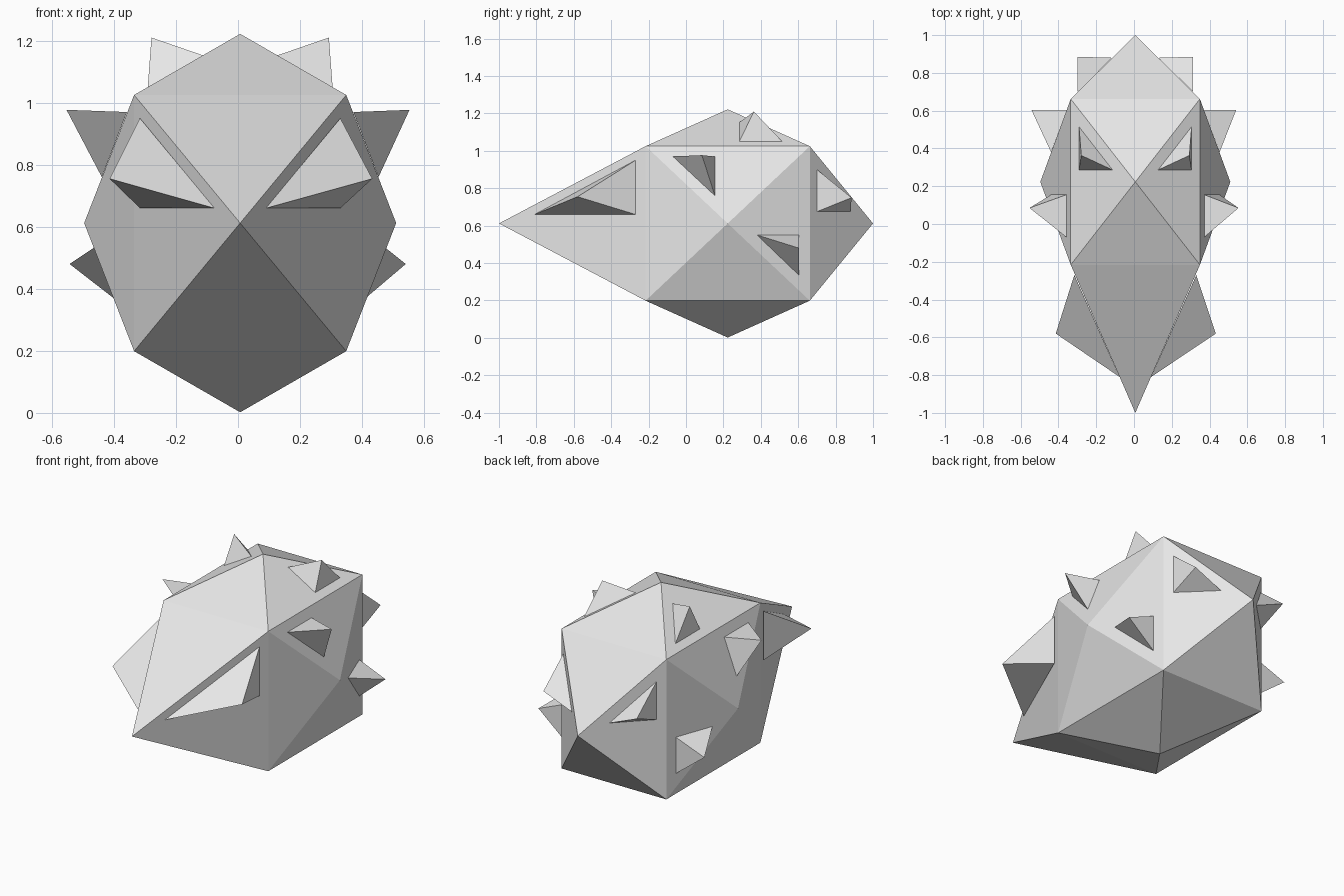
import bpy, bmesh
from mathutils import Vector

if "Cube" in bpy.data.objects:
    bpy.data.objects.remove(bpy.data.objects["Cube"])

grey = bpy.data.materials.new("plain_grey")
grey.use_nodes = True
COLOUR = (0.8, 0.8, 0.8, 1)
grey.diffuse_color = COLOUR
grey.node_tree.nodes["Principled BSDF"].inputs["Base Color"].default_value = COLOUR

CENTRE = Vector((0.007, 0.223, 0.612))   # middle of the body
HALF = Vector((0.342, 0.439, 0.413))     # half size of the core box
REACH = Vector((0.503, 0.777, 0.61))     # distance of the face peaks


def finish(bm, name):
    bmesh.ops.recalc_face_normals(bm, faces=bm.faces)
    mesh = bpy.data.meshes.new(name)
    bm.to_mesh(mesh)
    bm.free()
    mesh.materials.append(grey)
    obj = bpy.data.objects.new(name, mesh)
    bpy.context.collection.objects.link(obj)
    return obj


# Body: a box with every face raised to a pyramid, the front one longest
bm = bmesh.new()
bmesh.ops.create_cube(bm, size=2)
peaks = bmesh.ops.poke(bm, faces=bm.faces[:])["verts"]
for v in bm.verts:
    size = REACH if v in peaks else HALF
    v.co = Vector([c * s for c, s in zip(v.co, size)])
    if v in peaks and v.co.y < -0.5:
        v.co.y = -1.223
    v.co += CENTRE
finish(bm, "body")


# Spikes: three base corners on the body, then the tip
def spike(name, base, tip, left_shift):
    for side, sign in (("left", 1), ("right", -1)):
        bm = bmesh.new()
        points = [Vector(p) for p in base + [tip]]
        if sign < 0:
            points[-1].x += left_shift
        for p in points:
            bm.verts.new((CENTRE.x + sign * (p.x - CENTRE.x), p.y, p.z))
        a, b, c, d = bm.verts
        for face in ((a, b, c), (a, b, d), (b, c, d), (c, a, d)):
            bm.faces.new(face)
        finish(bm, f"{side}_{name}")


spike("brow_spike",
      [(0.33, -0.27, 0.95), (0.09, -0.81, 0.66), (0.33, -0.27, 0.66)],
      (0.433, -0.58, 0.755), -0.005)
spike("upper_side_spike",
      [(0.372, -0.07, 0.97), (0.372, 0.155, 0.97), (0.453, 0.155, 0.76)],
      (0.553, 0.085, 0.977), 0.014)
spike("lower_side_spike",
      [(0.453, 0.38, 0.55), (0.37, 0.604, 0.55), (0.37, 0.604, 0.335)],
      (0.541, 0.604, 0.48), 0.016)
spike("back_spike",
      [(0.312, 0.70, 0.90), (0.312, 0.70, 0.675), (0.13, 0.88, 0.675)],
      (0.312, 0.885, 0.75), 0.0)
spike("top_spike",
      [(0.305, 0.285, 1.05), (0.125, 0.285, 1.152), (0.305, 0.515, 1.05)],
      (0.293, 0.363, 1.21), 0.0)
